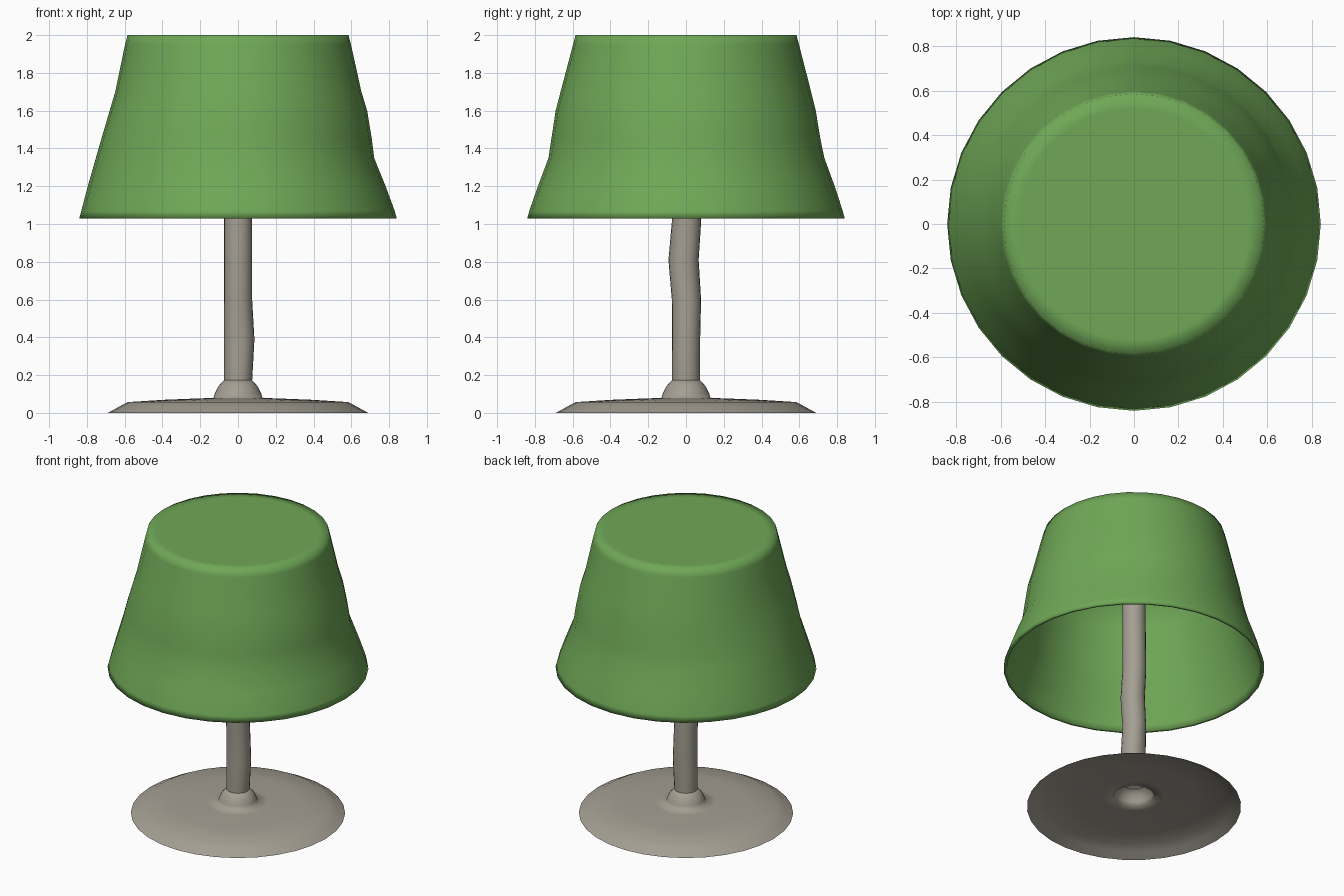
import bpy, bmesh, math
from mathutils import Vector

if "Cube" in bpy.data.objects:
    bpy.data.objects.remove(bpy.data.objects["Cube"])

SIDES = 32

def material(name, rgb):
    m = bpy.data.materials.new(name)
    m.diffuse_color = (*rgb, 1)
    m.use_nodes = True
    m.node_tree.nodes["Principled BSDF"].inputs["Base Color"].default_value = m.diffuse_color
    return m

green = material("lampshade green", (0.16, 0.39, 0.095))
stone = material("warm grey", (0.37, 0.345, 0.29))

def lathe(name, profile, mat, sides=SIDES, cap_end=False, cap_start=False, warp=None):
    """Spin (radius, z) points round z; warp(x, y, z) may bend the result."""
    bm = bmesh.new()
    rings = []
    for r, z in profile:
        ring = []
        for i in range(sides):
            a = 2 * math.pi * i / sides
            p = Vector((r * math.cos(a), r * math.sin(a), z))
            ring.append(bm.verts.new(warp(p) if warp else p))
        rings.append(ring)
    for lo, hi in zip(rings, rings[1:]):
        for i in range(sides):
            j = (i + 1) % sides
            bm.faces.new((lo[i], lo[j], hi[j], hi[i]))
    if cap_end:
        bm.faces.new(rings[-1])
    if cap_start:
        bm.faces.new(rings[0][::-1])
    for f in bm.faces:
        f.smooth = True
    me = bpy.data.meshes.new(name)
    bm.to_mesh(me)
    bm.free()
    me.materials.append(mat)
    ob = bpy.data.objects.new(name, me)
    bpy.context.collection.objects.link(ob)
    return ob

# Shade: gently dented around its lower third, flatter at the upper third
DENTS = [(0, 1.35, 0.035), (90, 1.35, 0.02), (270, 1.35, 0.028),
         (180, 1.70, 0.014), (20, 1.70, 0.012), (135, 1.45, 0.012)]

def dent(p):
    r = math.hypot(p.x, p.y)
    a = math.atan2(p.y, p.x)
    push = 0
    for deg, z, depth in DENTS:
        da = math.cos(a - math.radians(deg))
        push += depth * max(0, da) ** 2 * max(0, 1 - abs(p.z - z) / 0.25)
    k = (r - push) / r
    return Vector((p.x * k, p.y * k, p.z))

def side(z, inset=0):
    return 0.84 - 0.255 * (z - 1.03) / 0.97 - inset

outer = [(side(z), z) for z in (1.03, 1.07, 1.2, 1.35, 1.45, 1.6, 1.7, 1.85, 1.95, 2.0)]
inner = [(side(z, 0.02), z) for z in (1.97, 1.7, 1.45, 1.35, 1.2, 1.07, 1.03)]
lathe("shade", [(0.03, 1.97)] + inner + outer + [(0.52, 2.0)],
      green, cap_end=True, cap_start=True, warp=dent)

# Base: hollow dished sheet rising to a small domed collar
lathe("base", [(0.69, 0), (0.635, 0.03), (0.585, 0.057), (0.4, 0.069), (0.2, 0.077),
               (0.13, 0.079), (0.122, 0.105), (0.105, 0.14), (0.07, 0.178)],
      stone, cap_end=True)

# Stem: slightly bent tube running up inside the shade
def bend(p):
    q = p.copy()
    if p.x > 0:
        q.x += 0.012 * max(0, 1 - abs(p.z - 0.39) / 0.2)
    q.y -= 0.018 * max(0, 1 - abs(p.z - 0.81) / 0.2)
    if p.y > 0:
        q.y += 0.01 * max(0, 1 - abs(p.z - 0.81) / 0.4)
    return q

lathe("stem", [(0.075, z) for z in (0.17, 0.39, 0.6, 0.81, 1.01, 1.4, 1.975)],
      stone, sides=20, cap_end=True, warp=bend)
